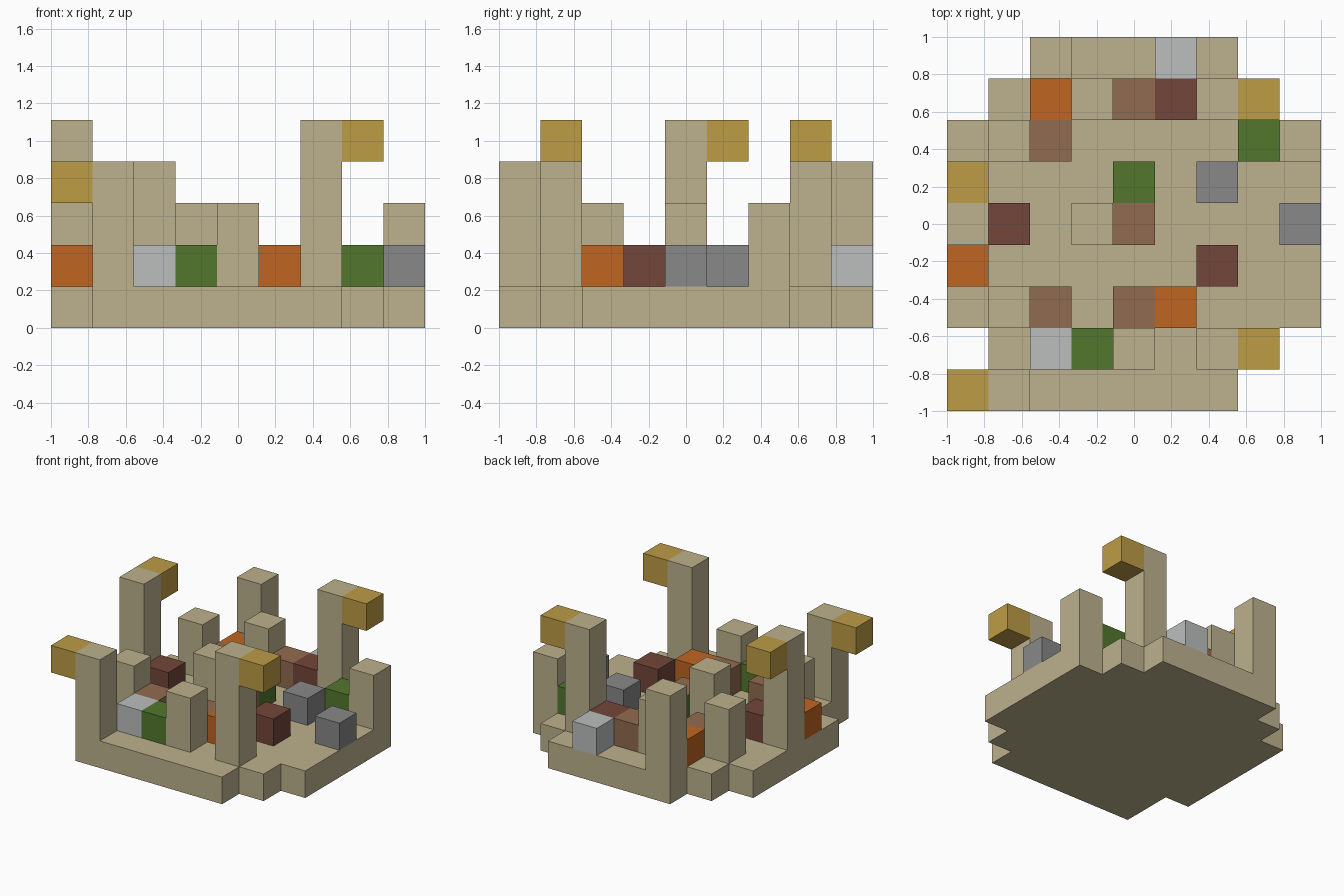
import bpy, bmesh

CELL = 2 / 9  # everything sits on a nine by nine grid of cubes

if "Cube" in bpy.data.objects:
    bpy.data.objects.remove(bpy.data.objects["Cube"], do_unlink=True)


def linear(value):
    c = value / 255
    return c / 12.92 if c <= 0.04045 else ((c + 0.055) / 1.055) ** 2.4


def material(name, r, g, b):
    mat = bpy.data.materials.new(name)
    mat.use_nodes = True
    colour = (linear(r), linear(g), linear(b), 1)
    mat.diffuse_color = colour
    bsdf = next(n for n in mat.node_tree.nodes if n.type == "BSDF_PRINCIPLED")
    bsdf.inputs["Base Color"].default_value = colour
    return mat


sand = material("sand", 189, 178, 142)
gold = material("gold", 190, 156, 70)
orange = material("orange", 192, 101, 33)
brown = material("brown", 145, 107, 80)
maroon = material("maroon", 115, 70, 58)
silver = material("silver", 188, 190, 190)
grey = material("grey", 136, 136, 136)
green = material("green", 83, 119, 45)


def prism(name, outline, bottom, top, mat):
    """Extrude a grid outline between two grid levels."""
    bm = bmesh.new()
    verts = [bm.verts.new((x * CELL - 1, y * CELL - 1, bottom * CELL)) for x, y in outline]
    face = bm.faces.new(verts)
    grown = bmesh.ops.extrude_face_region(bm, geom=[face])["geom"]
    moved = [v for v in grown if isinstance(v, bmesh.types.BMVert)]
    bmesh.ops.translate(bm, verts=moved, vec=(0, 0, (top - bottom) * CELL))
    bmesh.ops.recalc_face_normals(bm, faces=bm.faces)
    mesh = bpy.data.meshes.new(name)
    bm.to_mesh(mesh)
    bm.free()
    mesh.materials.append(mat)
    obj = bpy.data.objects.new(name, mesh)
    bpy.context.collection.objects.link(obj)
    return obj


def block(name, x, y, bottom, top, mat):
    square = [(x, y), (x + 1, y), (x + 1, y + 1), (x, y + 1)]
    return prism(name, square, bottom, top, mat)


# Stepped floor slab, described as bands: start row, end row, left, right
bands = [(0, 1, 1, 7), (1, 2, 1, 8), (2, 7, 0, 9), (7, 8, 1, 8), (8, 9, 2, 7)]
outline = []
for y0, y1, left, right in bands:
    outline += [(right, y0), (right, y1)]
for y0, y1, left, right in reversed(bands):
    outline += [(left, y1), (left, y0)]
prism("floor_slab", list(dict.fromkeys(outline)), 0, 1, sand)

# Pillars: column, row, height in cubes
pillars = [(1, 0, 4), (2, 8, 4), (0, 4, 5), (6, 1, 5), (6, 7, 5),
           (4, 1, 3), (1, 2, 3), (3, 4, 3), (1, 6, 3), (3, 7, 3), (8, 6, 3)]
for x, y, height in pillars:
    block("pillar", x, y, 1, height, sand)

# Lamps hung from the side of the tall pillars
for x, y, level in [(0, 0, 3), (0, 5, 4), (7, 1, 4), (7, 7, 4)]:
    block("hanging_lamp", x, y, level, level + 1, gold)

# Single coloured blocks standing on the floor
floor_blocks = [
    ("orange_block", orange, [(0, 3), (5, 2), (2, 7)]),
    ("brown_block", brown, [(2, 2), (4, 2), (4, 4), (2, 6), (4, 7)]),
    ("maroon_block", maroon, [(6, 3), (1, 4), (5, 7)]),
    ("silver_block", silver, [(2, 1), (5, 8)]),
    ("grey_block", grey, [(8, 4), (6, 5)]),
    ("green_block", green, [(3, 1), (4, 5), (7, 6)]),
]
for name, mat, cells in floor_blocks:
    for x, y in cells:
        block(name, x, y, 1, 2, mat)
